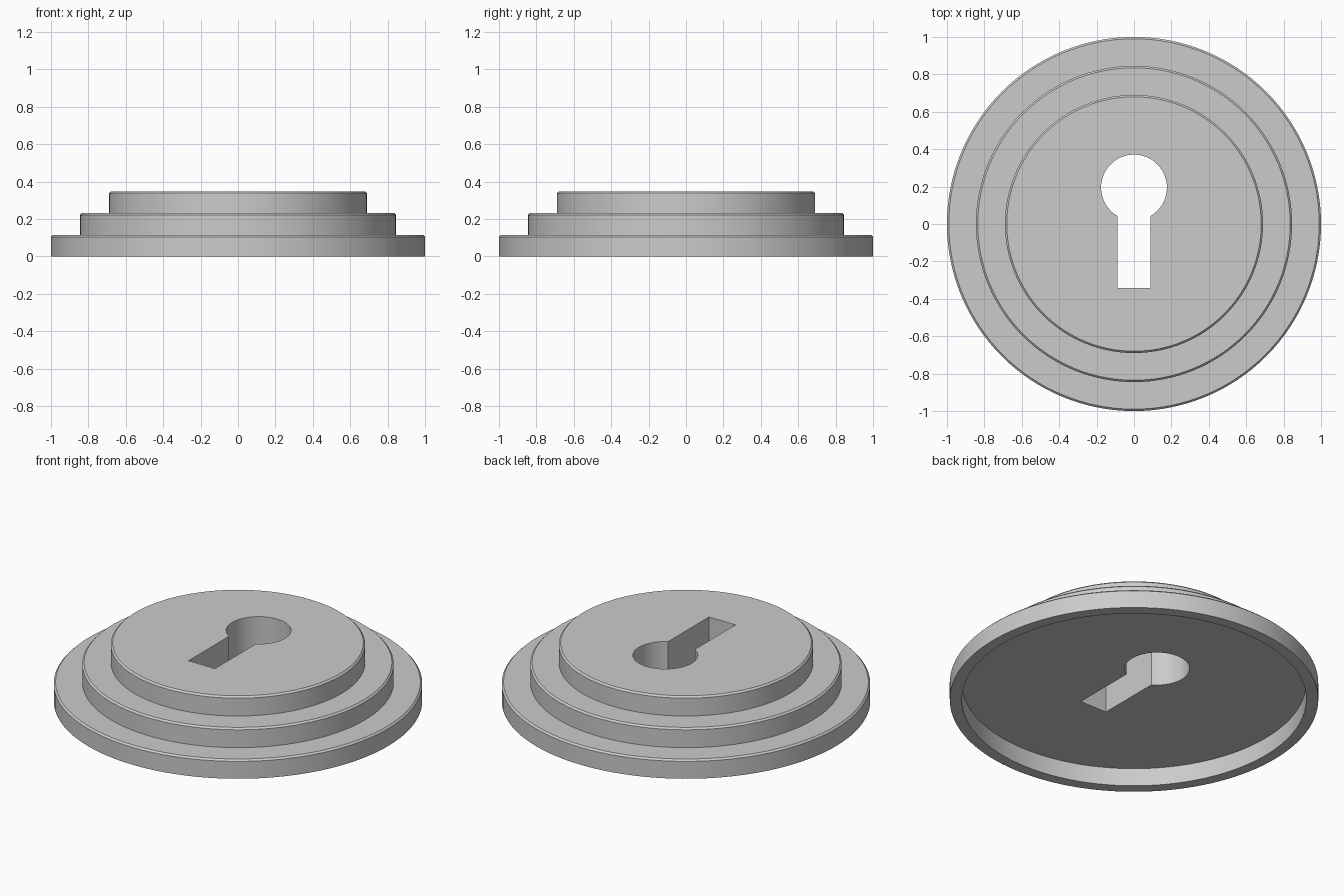
import bpy, bmesh, math

if "Cube" in bpy.data.objects:
    bpy.data.objects.remove(bpy.data.objects["Cube"])

SEG = 128
BEVEL = 0.01


def make_object(name, bm):
    bmesh.ops.recalc_face_normals(bm, faces=bm.faces)
    mesh = bpy.data.meshes.new(name)
    bm.to_mesh(mesh)
    bm.free()
    obj = bpy.data.objects.new(name, mesh)
    bpy.context.collection.objects.link(obj)
    return obj


# Stepped plate: half profile turned around z, hollow underneath
profile = [(0, 0.107), (0.935, 0.107), (0.935, 0), (1.0, 0)]
tiers = [(1.0, 0.114), (0.845, 0.231), (0.69, 0.348)]
floor = 0
for radius, top in tiers:
    if floor:
        profile.append((radius, floor))
    profile += [(radius, top - BEVEL), (radius - BEVEL, top)]
    floor = top
profile.append((0, floor))

bm = bmesh.new()
verts = [bm.verts.new((r, 0, z)) for r, z in profile]
edges = [bm.edges.new(pair) for pair in zip(verts, verts[1:])]
bmesh.ops.spin(bm, geom=verts + edges, cent=(0, 0, 0), axis=(0, 0, 1),
               angle=2 * math.pi, steps=SEG)
bmesh.ops.remove_doubles(bm, verts=bm.verts, dist=1e-4)
plate = make_object("keyhole_plate", bm)

# Keyhole outline: round top running into a straight slot
R, HALF, CY, SLOT_END = 0.176, 0.088, 0.195, -0.343
start = -math.acos(HALF / R)
sweep = math.pi - 2 * start
outline = [(R * math.cos(start + sweep * i / 64), CY + R * math.sin(start + sweep * i / 64))
           for i in range(65)]
outline += [(-HALF, SLOT_END), (HALF, SLOT_END)]

bm = bmesh.new()
face = bm.faces.new([bm.verts.new((x, y, -0.2)) for x, y in outline])
ext = bmesh.ops.extrude_face_region(bm, geom=[face])
bmesh.ops.translate(bm, vec=(0, 0, 0.8),
                    verts=[g for g in ext["geom"] if isinstance(g, bmesh.types.BMVert)])
cutter = make_object("keyhole_cutter", bm)
cutter.hide_render = True

# Cut the keyhole through the plate
mod = plate.modifiers.new("keyhole", 'BOOLEAN')
mod.operation = 'DIFFERENCE'
mod.solver = 'EXACT'
mod.object = cutter
bpy.context.view_layer.objects.active = plate
plate.select_set(True)
bpy.ops.object.modifier_apply(modifier=mod.name)
bpy.data.objects.remove(cutter)
bpy.ops.object.shade_smooth_by_angle(angle=math.radians(30))
